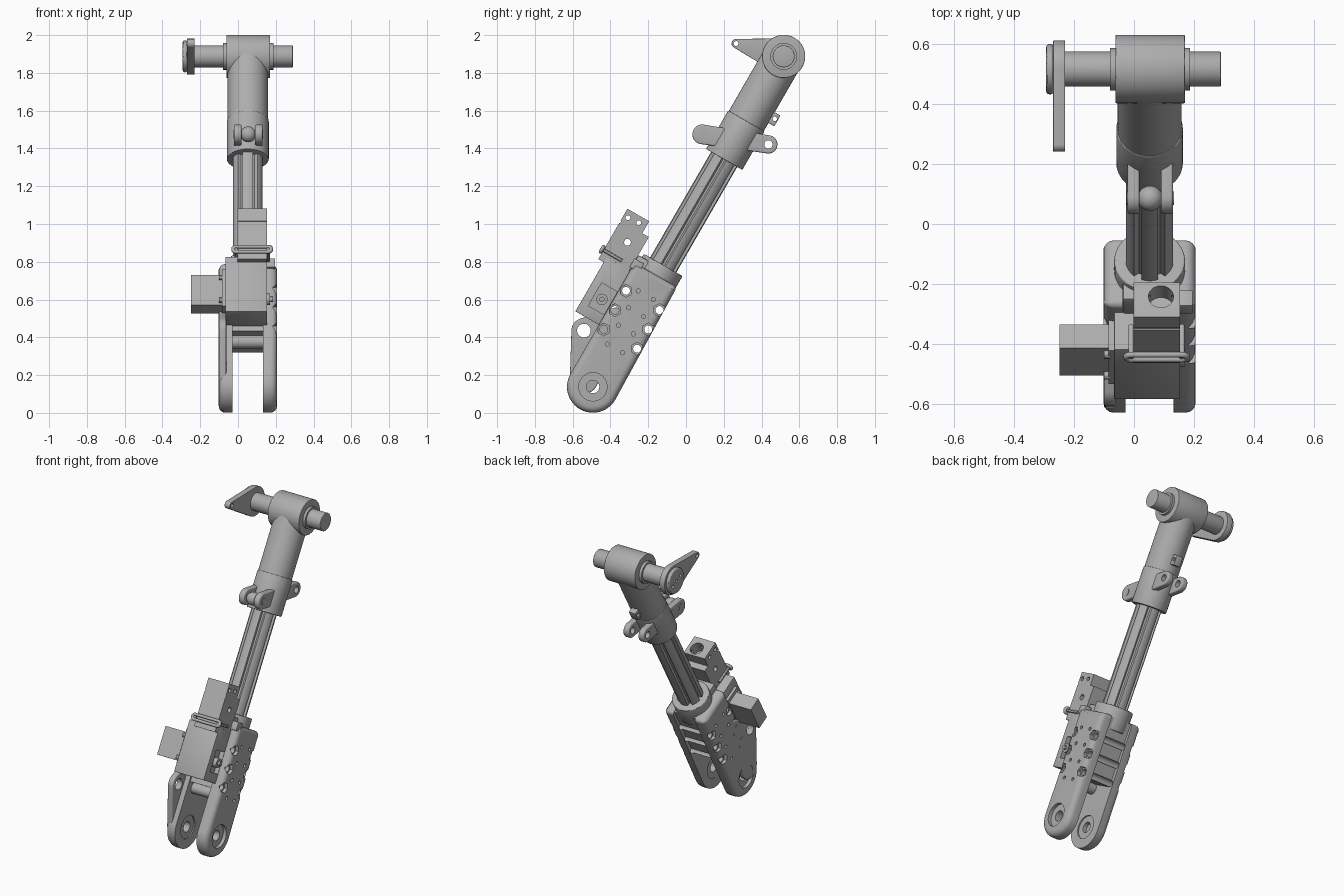
import bpy, bmesh, math
from mathutils import Matrix, Vector

if "Cube" in bpy.data.objects:
    bpy.data.objects.remove(bpy.data.objects["Cube"])

# Leg frame: x across, v fore and aft, w along the leaning strut
LEAN = Matrix.Translation((0, -0.493, 0.138)) @ Matrix.Rotation(math.radians(-30), 4, 'X')
XC = 0.052
HEAD = 2.02
parts = []

metal = bpy.data.materials.new("grey_metal")
GREY = (0.42, 0.42, 0.42, 1)
metal.diffuse_color = GREY
metal.use_nodes = True
metal.node_tree.nodes["Principled BSDF"].inputs["Base Color"].default_value = GREY


def finish(name, bm):
    bmesh.ops.recalc_face_normals(bm, faces=bm.faces)
    mesh = bpy.data.meshes.new(name)
    bm.to_mesh(mesh)
    bm.free()
    mesh.materials.append(metal)
    ob = bpy.data.objects.new(name, mesh)
    ob.matrix_world = LEAN
    bpy.context.collection.objects.link(ob)
    parts.append(ob)
    return ob


def soften(bm, width, test=lambda e: True, segs=4):
    edges = [e for e in bm.edges if e.calc_face_angle(0) > 0.6 and test(e)]
    bmesh.ops.bevel(bm, geom=edges, offset=width, segments=segs, affect='EDGES', profile=0.5)


def box(name, x, v, w, bevel=0.0):
    bm = bmesh.new()
    bmesh.ops.create_cube(bm, size=1)
    for p in bm.verts:
        p.co = [a + (b - a) * (c + 0.5) for (a, b), c in zip((x, v, w), p.co)]
    if bevel:
        soften(bm, bevel, segs=2)
    return finish(name, bm)


def rod(name, r, x, v, w, axis='X', sides=40, bevel=0.0):
    """Cylinder: the two-number coordinate is its span along the axis."""
    span = {'X': x, 'Y': v, 'Z': w}[axis]
    mid = (span[0] + span[1]) / 2
    centre = [mid if a == axis else c for a, c in zip('XYZ', (x, v, w))]
    turn = {'X': Matrix.Rotation(math.pi / 2, 4, 'Y'),
            'Y': Matrix.Rotation(math.pi / 2, 4, 'X'), 'Z': Matrix()}[axis]
    bm = bmesh.new()
    bmesh.ops.create_cone(bm, cap_ends=True, segments=sides, radius1=r, radius2=r,
                          depth=span[1] - span[0], matrix=Matrix.Translation(centre) @ turn)
    if bevel:
        soften(bm, bevel, segs=3)
    return finish(name, bm)


def plate(name, discs, x, bevel=0.0, side=None, sides=48):
    """Flat plate wrapped round discs given as (v, w, radius)."""
    bm = bmesh.new()
    for v, w, r in discs:
        for i in range(sides):
            a = 2 * math.pi * i / sides
            for px in x:
                bm.verts.new((px, v + r * math.cos(a), w + r * math.sin(a)))
    res = bmesh.ops.convex_hull(bm, input=bm.verts)
    loose = [g for g in bm.verts if not g.link_faces]
    bmesh.ops.delete(bm, geom=loose, context='VERTS')
    bmesh.ops.dissolve_limit(bm, angle_limit=0.01, verts=bm.verts, edges=bm.edges)
    if bevel:
        soften(bm, bevel, lambda e: side is None or all(abs(p.co.x - side) < 1e-4 for p in e.verts))
    return finish(name, bm)


def carve(ob, cutters):
    """Cut the helpers out of a part, then drop them."""
    for c in cutters:
        c.hide_render = True
        m = ob.modifiers.new("cut", 'BOOLEAN')
        m.operation, m.solver, m.object = 'DIFFERENCE', 'EXACT', c
    bpy.context.view_layer.update()
    ev = ob.evaluated_get(bpy.context.evaluated_depsgraph_get())
    mesh = bpy.data.meshes.new_from_object(ev)
    ob.modifiers.clear()
    ob.data = mesh
    for c in cutters:
        parts.remove(c)
        bpy.data.objects.remove(c)


# Fork: two rounded cheek plates with a bolt grid and recessed pivot eyes
for name, s in (("left", 1), ("right", -1)):
    outer, inner = XC + s * 0.154, XC + s * 0.08
    span = sorted((outer, inner))
    cheek = plate(name + "_fork_cheek", [(0, 0, 0.137), (-0.117, 0.66, 0.02), (0.102, 0.66, 0.02)],
                  span, 0.035, outer)
    deep = (span[0] - 0.02, span[1] + 0.02)
    skin = sorted((outer + s * 0.02, outer - s * 0.022))
    cuts = [rod("cut", 0.034, deep, 0, 0), rod("cut", 0.075, skin, 0, 0),
            rod("cut", 0.075, sorted((inner - s * 0.02, inner + s * 0.008)), 0, 0)]
    for v in (-0.102, 0.102):
        for w in (0.292, 0.41, 0.528):
            cuts += [rod("cut", 0.021, deep, v, w, sides=20), rod("cut", 0.034, skin, v, w, sides=6)]
    for v in (-0.046, 0.046):
        for w in (0.235, 0.35, 0.457, 0.56):
            cuts.append(rod("cut", 0.011, skin, v, w, sides=14))
    carve(cheek, cuts)

# Bridge between the cheeks and the socket ring for the strut
bridge = box("fork_bridge", (XC - 0.085, XC + 0.085), (-0.125, 0.105), (0.27, 0.675))
carve(bridge, [rod("cut", 0.021, (-0.1, 0.2), v, w, sides=20)
               for v in (-0.102, 0.102) for w in (0.292, 0.41, 0.528)])
rod("strut_socket", 0.118, XC, 0, (0.6, 0.745), 'Z', 56, 0.006)
box("socket_step", (XC - 0.09, XC + 0.09), (-0.14, 0.0), (0.62, 0.725), 0.008)
rod("bridge_pin", 0.035, (-0.04, 0.14), -0.06, 0.24)

# Side ear on the right cheek
ear = plate("ear_plate", [(-0.19, 0.234, 0.066), (-0.06, 0.01, 0.075), (-0.08, 0.38, 0.05)],
            (-0.1, -0.062), 0.008)
carve(ear, [rod("cut", 0.036, (-0.15, 0), -0.19, 0.234)])

# Grooved inner strut
bm = bmesh.new()
ring = []
for i in range(72):
    a = 2 * math.pi * i / 72
    r = 0.062 if (i + 1) % 12 < 3 else 0.08
    ring.append(bm.verts.new((XC + r * math.cos(a), r * math.sin(a), 0.6)))
face = bm.faces.new(ring)
top = bmesh.ops.extrude_face_region(bm, geom=[face])["geom"]
bmesh.ops.translate(bm, vec=Vector((0, 0, 0.85)),
                    verts=[g for g in top if isinstance(g, bmesh.types.BMVert)])
finish("inner_strut", bm)

# Outer tube with clamp collar, lug pairs and a ball joint
rod("outer_tube", 0.107, XC, 0, (1.6, HEAD - 0.03), 'Z', 64)
rod("clamp_collar", 0.111, XC, 0, (1.39, 1.625), 'Z', 64, 0.004)
for name, x in (("right_lug_strap", (-0.022, 0.018)), ("left_lug_strap", (0.09, 0.13))):
    strap = plate(name, [(-0.167, 1.447, 0.052), (0.163, 1.576, 0.048)], x, 0.008)
    carve(strap, [rod("cut", 0.022, (x[0] - 0.02, x[1] + 0.02), v, w, sides=24)
                  for v, w in ((0.163, 1.576),)])
rod("joint_pin", 0.022, (-0.025, 0.133), -0.167, 1.447, sides=24)
bm = bmesh.new()
bmesh.ops.create_uvsphere(bm, u_segments=32, v_segments=16, radius=0.042,
                          matrix=Matrix.Translation((0.054, -0.167, 1.447)))
finish("joint_ball", bm)
tab = box("tube_tab", (XC - 0.025, XC + 0.025), (0.09, 0.142), (1.675, 1.74), 0.004)
carve(tab, [rod("cut", 0.012, (-0.1, 0.2), 0.125, 1.71, sides=16)])

# Cross head, shaft and collars
rod("cross_head", 0.114, (-0.062, 0.17), 0, HEAD, sides=72, bevel=0.003)
rod("head_collar", 0.071, (-0.08, 0.187), 0, HEAD, sides=48)
rod("cross_shaft", 0.058, (-0.25, 0.29), 0, HEAD, sides=48, bevel=0.003)

# Crank lever with end cap
lever = plate("crank_lever", [(0, HEAD, 0.096), (-0.252, 1.953, 0.024)], (-0.27, -0.23), 0.003)
carve(lever, [rod("cut", 0.013, (-0.3, -0.2), -0.252, 1.953, sides=20)])
cap = rod("lever_cap", 0.084, (-0.293, -0.268), 0, HEAD, sides=48, bevel=0.01)
carve(cap, [rod("cut", 0.011, (-0.32, -0.28), v, HEAD, sides=16) for v in (-0.045, 0, 0.045)])

# Gearbox with its motor
gearbox = box("gearbox", (-0.066, 0.154), (-0.28, -0.125), (0.3, 0.632), 0.002)
carve(gearbox, [box("cut", (0.125, 0.2), (-0.235, -0.14), (0.36, 0.5))])
rod("gear_shaft", 0.03, (0.12, 0.17), -0.19, 0.425, sides=24)
rod("gear_shaft_tip", 0.014, (0.16, 0.185), -0.19, 0.425, sides=16)
box("motor_body", (-0.248, -0.075), (-0.228, -0.136), (0.37, 0.552))
box("motor_flange", (-0.085, -0.06), (-0.25, -0.13), (0.35, 0.575))
for w in (0.39, 0.53):
    rod("flange_bolt", 0.014, (-0.1, -0.08), -0.24, w, sides=12)

# Stepped bracket above the gearbox
bracket = box("upper_bracket", (-0.002, 0.154), (-0.313, -0.14), (0.6, 0.908))
holes = [rod("cut", 0.013, (-0.1, 0.2), v, w, sides=20)
         for v, w in ((-0.287, 0.868), (-0.224, 0.873), (-0.224, 0.62))]
holes += [rod("cut", 0.018, (-0.1, 0.2), -0.224, 0.754, sides=20),
          rod("cut", 0.042, 0.09, -0.235, (0.83, 0.95), 'Z'),
          box("cut", (-0.1, 0.2), (-0.18, -0.1), (0.835, 0.95)),
          box("cut", (-0.1, 0.2), (-0.33, -0.308), (0.822, 0.834))]
carve(bracket, holes)
box("side_tab", (0.15, 0.196), (-0.15, -0.09), (0.645, 0.7), 0.004)

# Wire loop clip across the bracket
path = bpy.data.curves.new("loop_clip", 'CURVE')
path.dimensions = '3D'
path.bevel_depth = 0.01
path.bevel_resolution = 3
line = path.splines.new('POLY')
line.points.add(31)
for i, p in enumerate(line.points):
    a = 2 * math.pi * (i + 0.5) / 32
    shift = math.copysign(0.085, math.cos(a))
    p.co = (0.075 + shift + 0.016 * math.cos(a), -0.322, 0.655 + 0.016 * math.sin(a), 1)
line.use_cyclic_u = True
clip = bpy.data.objects.new("loop_clip", path)
clip.matrix_world = LEAN
path.materials.append(metal)
bpy.context.collection.objects.link(clip)
for x in (-0.01, 0.16):
    rod("clip_post", 0.009, x, (-0.325, -0.2), 0.655, 'Y', 12)

# Shade curves smoothly and keep the edges crisp
bpy.ops.object.select_all(action='DESELECT')
for ob in parts:
    ob.select_set(True)
bpy.context.view_layer.objects.active = parts[0]
bpy.ops.object.shade_smooth_by_angle(angle=math.radians(30))
